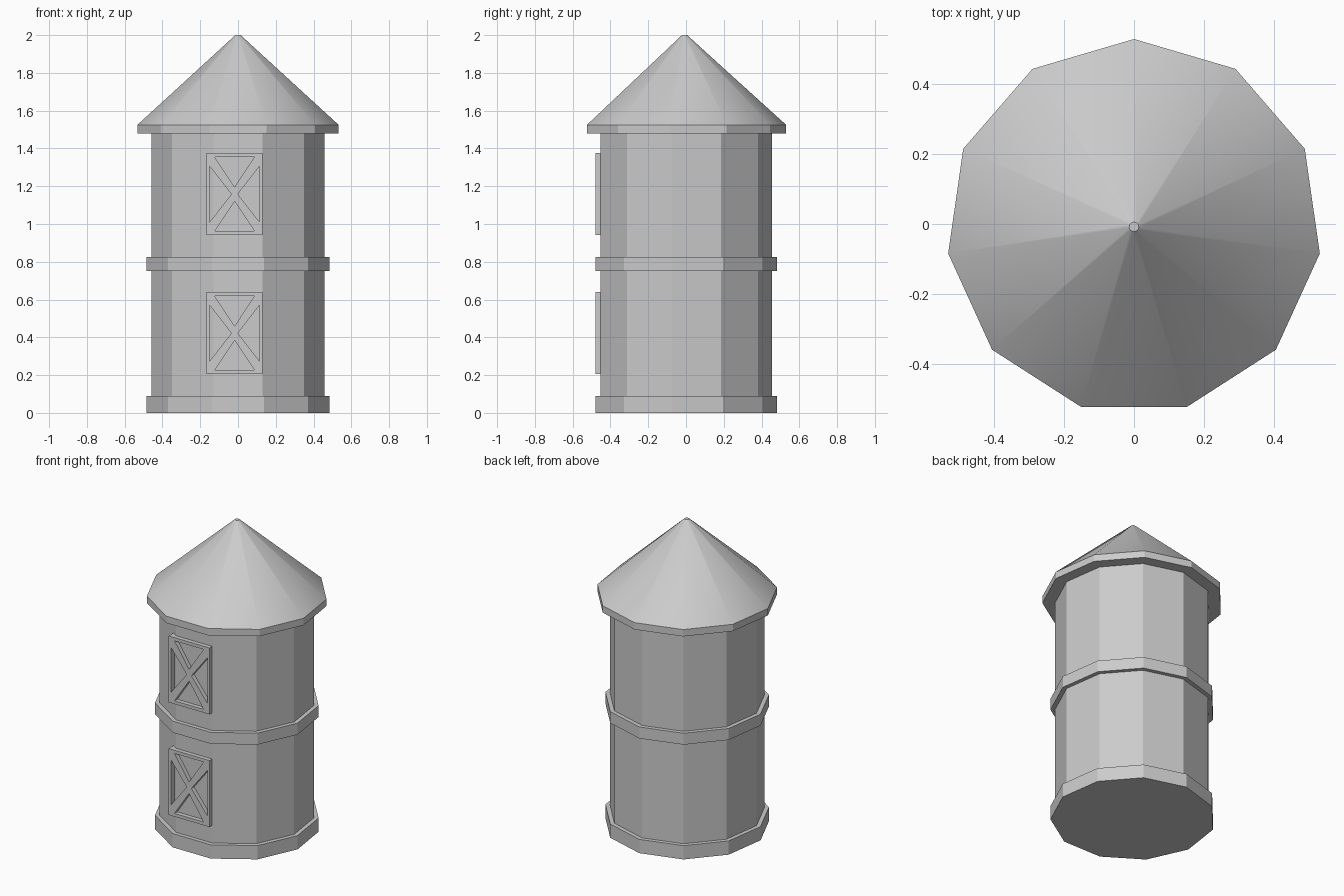
import bpy, bmesh
from math import sin, cos, pi, radians

if "Cube" in bpy.data.objects:
    bpy.data.objects.remove(bpy.data.objects["Cube"])

SIDES = 11
CENTRE_Y = -0.008


def finish(obj):
    bpy.ops.object.select_all(action='DESELECT')
    obj.select_set(True)
    bpy.context.view_layer.objects.active = obj


def turned(name, profile):
    """Sweep (radius, z) points around the 11-sided plan and cap both ends."""
    bm = bmesh.new()
    rings = [[bm.verts.new((r * sin(2 * pi * i / SIDES),
                            CENTRE_Y + r * cos(2 * pi * i / SIDES), z))
              for i in range(SIDES)] for r, z in profile]
    for low, high in zip(rings, rings[1:]):
        for i in range(SIDES):
            j = (i + 1) % SIDES
            bm.faces.new((low[i], low[j], high[j], high[i]))
    bm.faces.new(rings[0])
    bm.faces.new(rings[-1])
    bmesh.ops.recalc_face_normals(bm, faces=bm.faces)
    mesh = bpy.data.meshes.new(name)
    bm.to_mesh(mesh)
    bm.free()
    obj = bpy.data.objects.new(name, mesh)
    bpy.context.collection.objects.link(obj)
    finish(obj)
    bpy.ops.object.shade_smooth_by_angle(angle=radians(30))
    return obj


def shutter(name, z):
    """Cross-braced panel: rectangle outline with four triangular openings."""
    w, h = 0.148, 0.217
    outlines = [[(-w, -h), (w, -h), (w, h), (-w, h)]]
    for s in (-1, 1):
        outlines.append([(-0.105, s * 0.196), (0.105, s * 0.196), (0, s * 0.038)])
        outlines.append([(s * 0.132, -0.148), (s * 0.132, 0.148), (s * 0.017, 0)])
    curve = bpy.data.curves.new(name, 'CURVE')
    curve.dimensions = '2D'
    curve.fill_mode = 'BOTH'
    curve.extrude = 0.024
    for pts in outlines:
        spline = curve.splines.new('POLY')
        spline.points.add(len(pts) - 1)
        for p, (x, y) in zip(spline.points, pts):
            p.co = (x, y, 0, 1)
        spline.use_cyclic_u = True
    obj = bpy.data.objects.new(name, curve)
    bpy.context.collection.objects.link(obj)
    obj.location = (-0.018, -0.456, z)
    obj.rotation_euler = (pi / 2, 0, 0)
    finish(obj)
    bpy.ops.object.convert(target='MESH')
    bpy.ops.object.shade_flat()


# Tower wall with base plinth and middle band
WALL, BAND, EAVE = 0.463, 0.49, 0.538
turned("tower_wall", [(BAND, 0), (BAND, 0.09), (WALL, 0.09), (WALL, 0.75),
                      (BAND, 0.75), (BAND, 0.825), (WALL, 0.825), (WALL, 1.48)])

# Conical roof with an upright eave and tiny flat tip
turned("roof", [(EAVE, 1.48), (EAVE, 1.525), (0.014, 2.0)])

# Upper and lower shutters on the front
shutter("lower_shutter", 0.422)
shutter("upper_shutter", 1.158)
